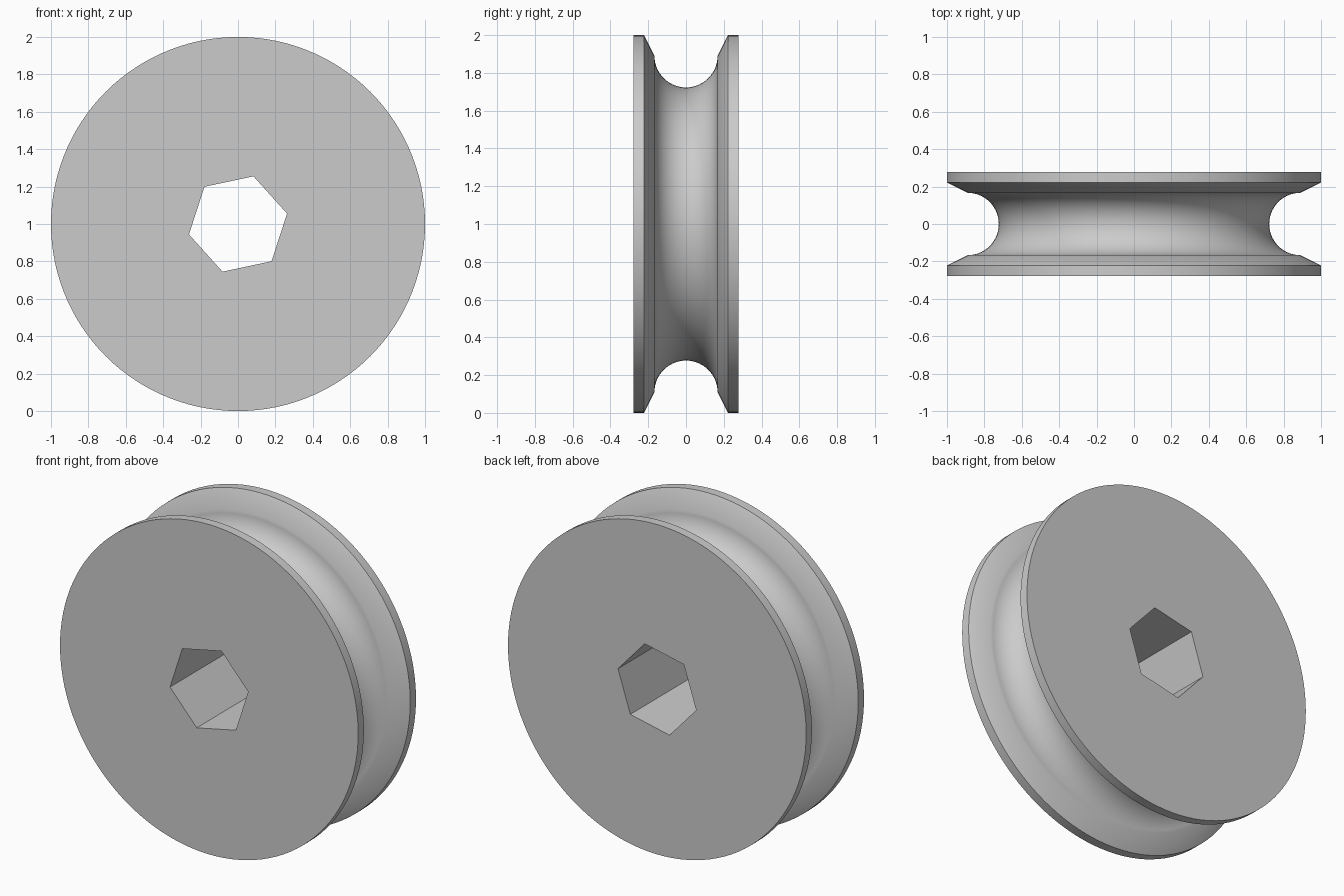
import bpy, bmesh
from math import pi, sin, cos, radians

cube = bpy.data.objects.get("Cube")
if cube:
    bpy.data.objects.remove(cube, do_unlink=True)

SEGMENTS = 120
PHASE = radians(12)          # turn of the hexagonal bore
HALF_WIDTH, RIM_EDGE = 0.277, 0.222
GROOVE_R, GROOVE_CENTRE = 0.167, 0.89
BORE_R = 0.268               # centre to corner of the bore
ARC_STEPS = 28

# Outer profile as (y, radius): rim, bevel, round groove, bevel, rim
arc = [(-GROOVE_R * cos(pi * i / ARC_STEPS),
        GROOVE_CENTRE - GROOVE_R * sin(pi * i / ARC_STEPS))
       for i in range(ARC_STEPS + 1)]
profile = ([(-HALF_WIDTH, 1), (-RIM_EDGE, 1)] + arc
           + [(RIM_EDGE, 1), (HALF_WIDTH, 1)])


def hexagon_radius(angle):
    return BORE_R * cos(pi / 6) / cos(angle % (pi / 3) - pi / 6)


# Revolve the profile, closing it through the hexagonal bore
bm = bmesh.new()
rings = []
for s in range(SEGMENTS):
    a = 2 * pi * s / SEGMENTS
    bore = hexagon_radius(a)
    section = profile + [(HALF_WIDTH, bore), (-HALF_WIDTH, bore)]
    rings.append([bm.verts.new((r * cos(a + PHASE), y, 1 + r * sin(a + PHASE)))
                  for y, r in section])
for s, ring in enumerate(rings):
    following = rings[(s + 1) % SEGMENTS]
    for i in range(len(ring)):
        j = (i + 1) % len(ring)
        bm.faces.new((ring[i], ring[j], following[j], following[i]))
bmesh.ops.recalc_face_normals(bm, faces=bm.faces)
mesh = bpy.data.meshes.new("pulley_wheel")
bm.to_mesh(mesh)
bm.free()
wheel = bpy.data.objects.new("pulley_wheel", mesh)
bpy.context.collection.objects.link(wheel)

# Plain grey finish
grey = bpy.data.materials.new("light grey")
grey.use_nodes = True
colour = (0.6, 0.6, 0.6, 1)
grey.diffuse_color = colour
grey.node_tree.nodes["Principled BSDF"].inputs["Base Color"].default_value = colour
mesh.materials.append(grey)

# Smooth groove with crisp rims and bore corners
bpy.ops.object.select_all(action='DESELECT')
wheel.select_set(True)
bpy.context.view_layer.objects.active = wheel
bpy.ops.object.shade_smooth_by_angle(angle=radians(30))
